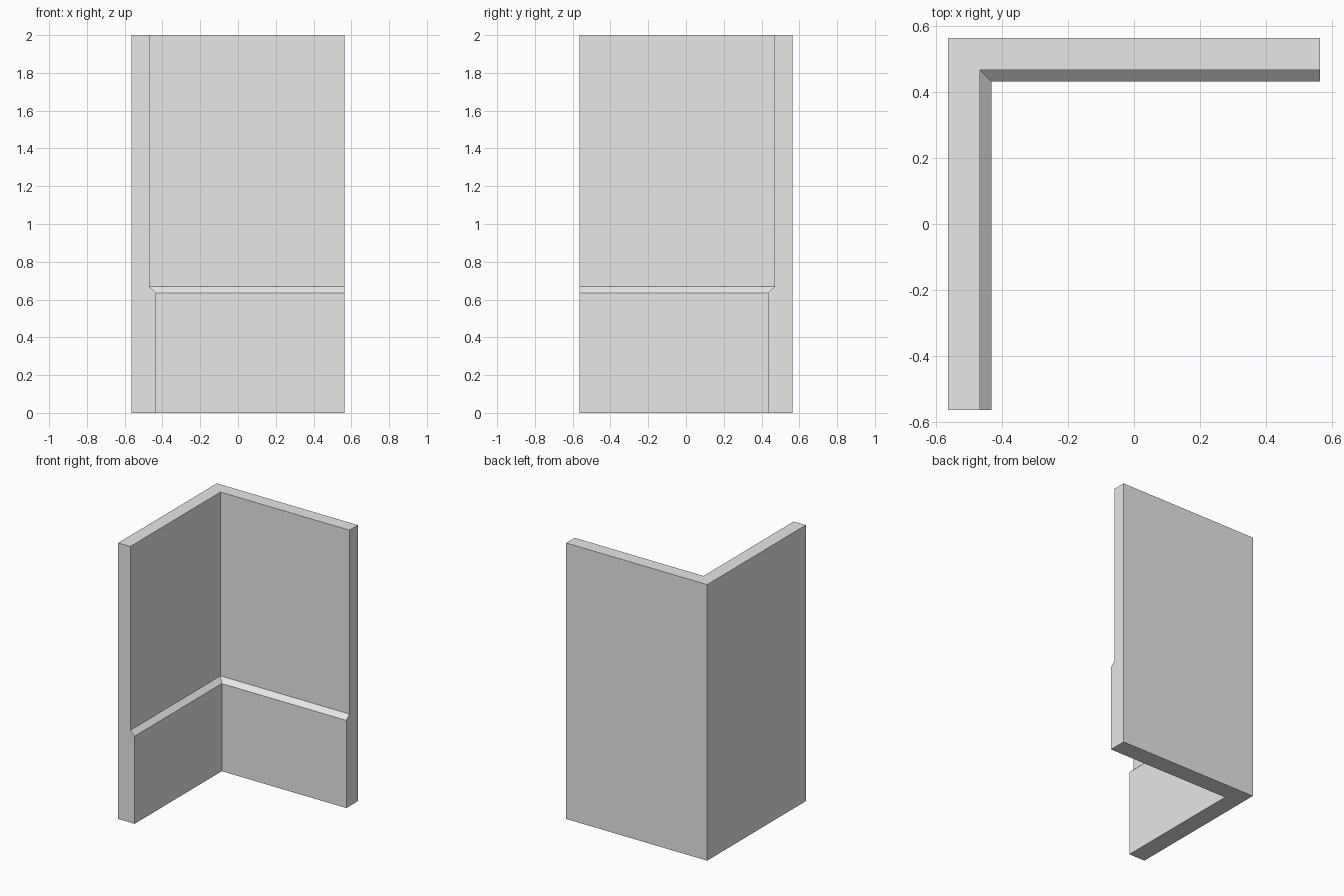
import bpy
import bmesh

cube = bpy.data.objects.get("Cube")
if cube:
    bpy.data.objects.remove(cube, do_unlink=True)

HALF = 0.565     # half of the footprint
HEIGHT = 2.0

# Wall cross-section: (thickness from outer face, height)
PROFILE = [(0, 0), (0.132, 0), (0.132, 0.635), (0.097, 0.668), (0.097, HEIGHT), (0, HEIGHT)]

# Plain grey material
grey = bpy.data.materials.new("plain_grey")
grey.use_nodes = True
colour = (0.8, 0.8, 0.8, 1)
grey.diffuse_color = colour
grey.node_tree.nodes["Principled BSDF"].inputs["Base Color"].default_value = colour

# Sweep the cross-section along the L: right end, mitred corner, front end
bm = bmesh.new()
sections = [
    [bm.verts.new((HALF, HALF - d, z)) for d, z in PROFILE],
    [bm.verts.new((d - HALF, HALF - d, z)) for d, z in PROFILE],
    [bm.verts.new((d - HALF, -HALF, z)) for d, z in PROFILE],
]
count = len(PROFILE)
for a, b in zip(sections, sections[1:]):
    for i in range(count):
        j = (i + 1) % count
        bm.faces.new((a[i], a[j], b[j], b[i]))

# End caps
bm.faces.new(sections[0])
bm.faces.new(sections[-1])
bmesh.ops.recalc_face_normals(bm, faces=bm.faces)

mesh = bpy.data.meshes.new("corner_wall")
bm.to_mesh(mesh)
bm.free()
mesh.materials.append(grey)
wall = bpy.data.objects.new("corner_wall", mesh)
bpy.context.collection.objects.link(wall)
